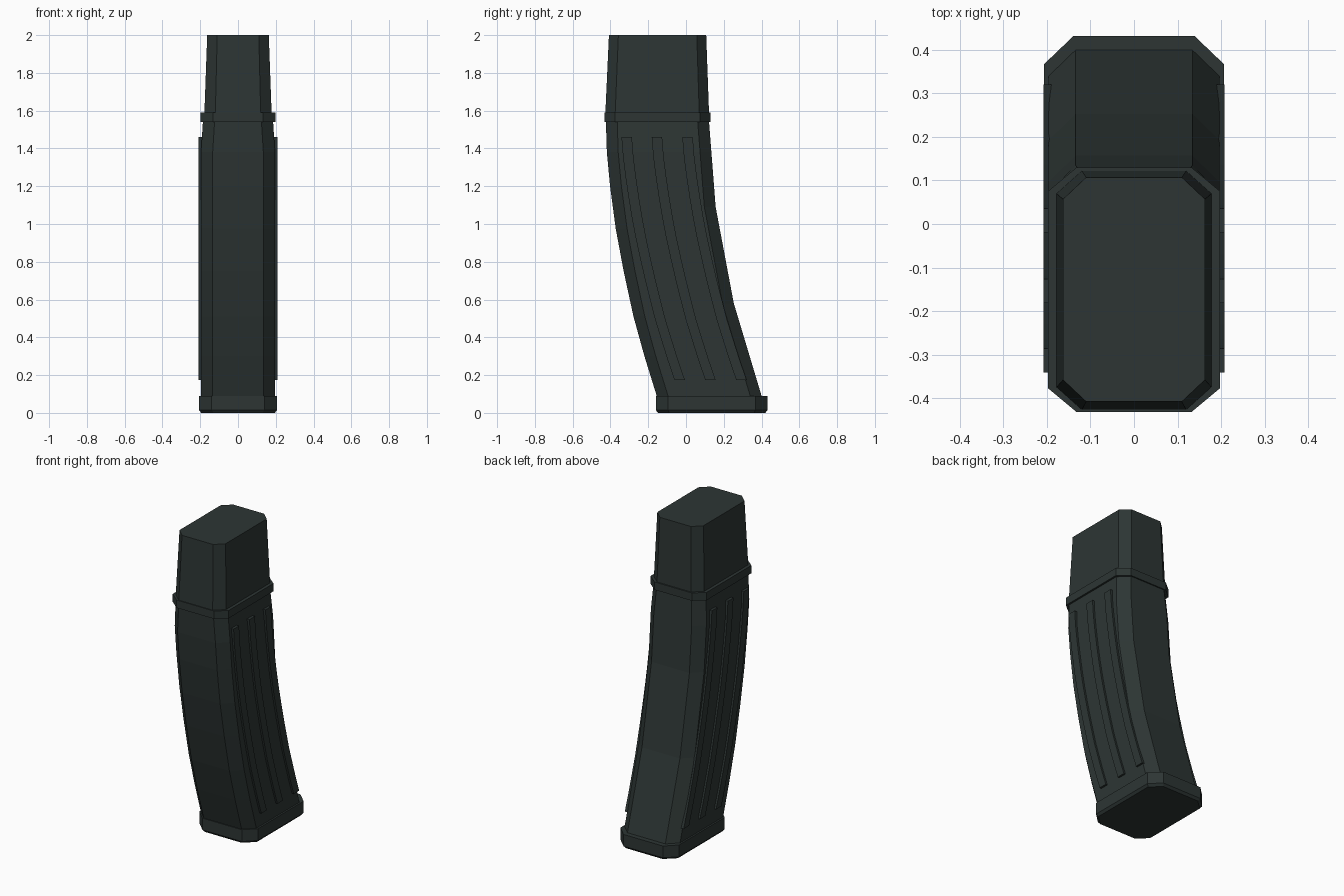
import bpy, bmesh

if "Cube" in bpy.data.objects:
    bpy.data.objects.remove(bpy.data.objects["Cube"])

mat = bpy.data.materials.new("dark green grey")
mat.diffuse_color = (0.026, 0.036, 0.034, 1)
mat.use_nodes = True
mat.node_tree.nodes["Principled BSDF"].inputs["Base Color"].default_value = mat.diffuse_color


def lerp(table, z):
    """Linear lookup of a value in (z, value) pairs sorted by rising z."""
    for (z0, v0), (z1, v1) in zip(table, table[1:]):
        if z <= z1:
            return v0 + (v1 - v0) * (z - z0) / (z1 - z0)
    return table[-1][1]


def octagon(z, w, y0, y1, cx, cy):
    """Rectangle with cut corners: half width w, from y0 to y1."""
    return [(-w + cx, y0, z), (w - cx, y0, z), (w, y0 + cy, z), (w, y1 - cy, z),
            (w - cx, y1, z), (-w + cx, y1, z), (-w, y1 - cy, z), (-w, y0 + cy, z)]


def add_loft(bm, sections):
    """Skin a stack of equal-sized sections and cap both ends."""
    rows = [[bm.verts.new(p) for p in s] for s in sections]
    n = len(rows[0])
    for a, b in zip(rows, rows[1:]):
        for i in range(n):
            j = (i + 1) % n
            bm.faces.new((a[i], a[j], b[j], b[i]))
    bm.faces.new(rows[0][::-1])
    bm.faces.new(rows[-1])


def make(name, *lofts):
    bm = bmesh.new()
    for sections in lofts:
        add_loft(bm, sections)
    bmesh.ops.recalc_face_normals(bm, faces=bm.faces)
    me = bpy.data.meshes.new(name)
    bm.to_mesh(me)
    bm.free()
    me.materials.append(mat)
    ob = bpy.data.objects.new(name, me)
    bpy.context.collection.objects.link(ob)
    return ob


# Curved outlines: fine front curve, coarse back curve, slight taper at the top
FRONT = [(0.09, -0.155), (0.3, -0.22), (0.51, -0.278), (0.75, -0.33),
         (0.975, -0.372), (1.2, -0.402), (1.38, -0.419), (1.54, -0.424)]
BACK = [(0.09, 0.40), (0.58, 0.253), (1.09, 0.157), (1.54, 0.122)]
WIDTH = [(0.09, 0.196), (1.38, 0.196), (1.54, 0.186)]

# Curved body
levels = sorted({z for z, _ in FRONT + BACK})
make("curved_body", [octagon(z, lerp(WIDTH, z), lerp(FRONT, z), lerp(BACK, z),
                             0.062, 0.06) for z in levels])

# Base plate with a small bevel underneath
make("base_plate", [octagon(0, 0.195, -0.148, 0.42, 0.066, 0.06),
                    octagon(0.015, 0.207, -0.16, 0.432, 0.068, 0.065),
                    octagon(0.09, 0.207, -0.16, 0.432, 0.068, 0.065)])

# Collar around the top of the body
make("collar", [octagon(1.54, 0.198, -0.432, 0.13, 0.066, 0.055),
                octagon(1.59, 0.198, -0.432, 0.13, 0.066, 0.055)])

# Tapered upper neck
make("upper_neck", [octagon(1.585, 0.178, -0.427, 0.122, 0.058, 0.052),
                    octagon(2.0, 0.163, -0.408, 0.107, 0.053, 0.05)])

# Three curved ribs on each side, following the front curve
Z0, Z1, STEPS = 0.175, 1.46, 12
ribs = []
for side in (-1, 1):
    for top, bottom in ((0.08, 0.12), (0.24, 0.283), (0.402, 0.447)):
        sections = []
        for i in range(STEPS + 1):
            t = i / STEPS
            z = Z0 + (Z1 - Z0) * t
            y = lerp(FRONT, z) + bottom + (top - bottom) * t
            a, b = side * 0.18, side * 0.208
            sections.append([(a, y, z), (b, y, z), (b, y + 0.055, z), (a, y + 0.055, z)])
        ribs.append(sections)
make("side_ribs", *ribs)
